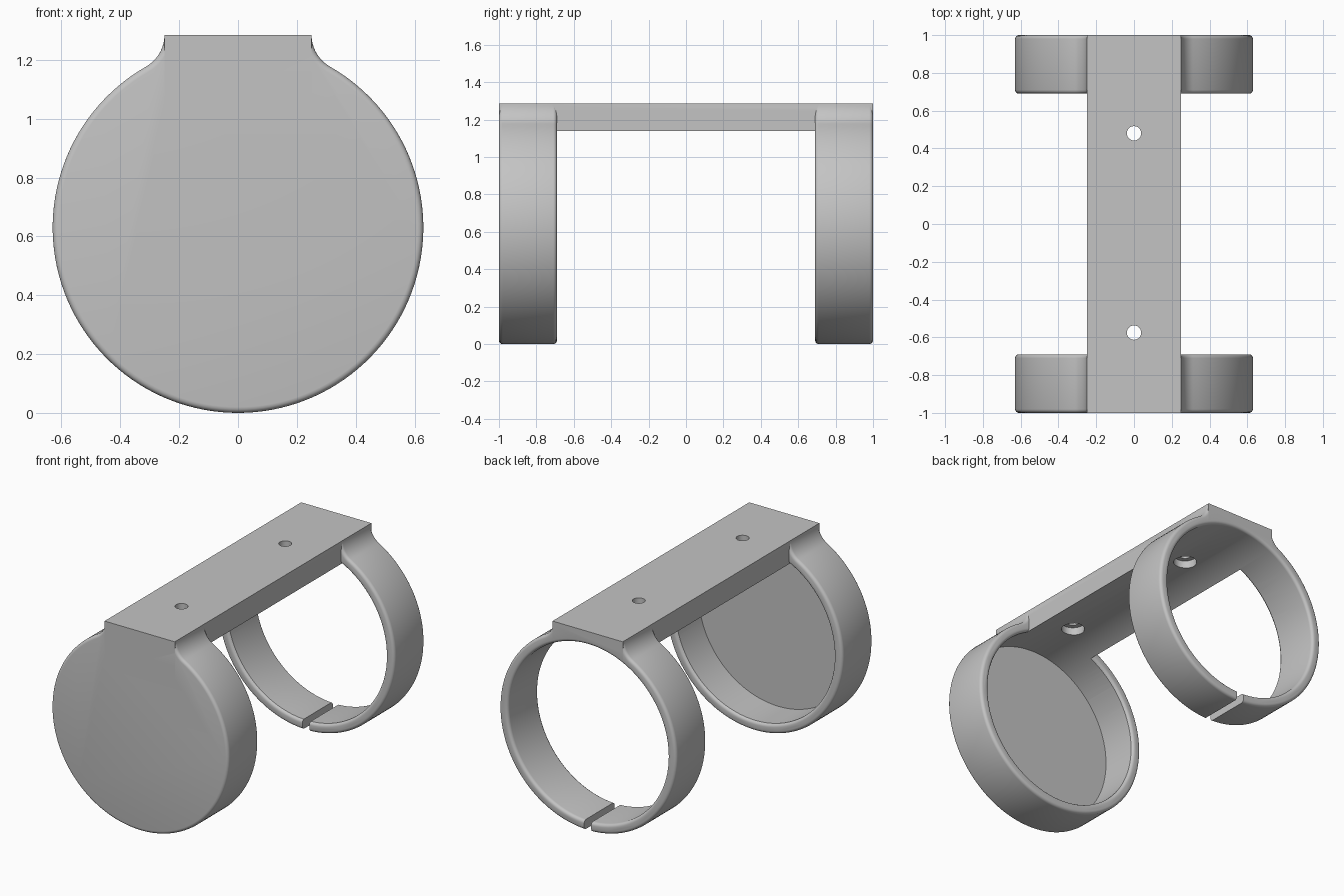
import bpy, bmesh
from math import sin, cos, pi, atan2, hypot

if "Cube" in bpy.data.objects:
    bpy.data.objects.remove(bpy.data.objects["Cube"])

OUTER, INNER, AXIS_Z = 0.63, 0.568, 0.63
TOP, HALF_BAR, DEPTH, ROUND = 1.285, 0.25, 0.31, 0.02
SEGMENTS = 128

grey = bpy.data.materials.new("plain grey")
grey.use_nodes = True
grey.diffuse_color = (0.55, 0.55, 0.55, 1)
grey.node_tree.nodes["Principled BSDF"].inputs["Base Color"].default_value = grey.diffuse_color


def add_object(name, bm):
    bmesh.ops.recalc_face_normals(bm, faces=bm.faces)
    mesh = bpy.data.meshes.new(name)
    bm.to_mesh(mesh)
    bm.free()
    mesh.materials.append(grey)
    obj = bpy.data.objects.new(name, mesh)
    bpy.context.collection.objects.link(obj)
    return obj


def combine(target, other, operation):
    """Apply a boolean and discard the second solid."""
    mod = target.modifiers.new("join", "BOOLEAN")
    mod.operation, mod.solver, mod.object = operation, "EXACT", other
    bpy.context.view_layer.objects.active = target
    bpy.ops.object.modifier_apply(modifier=mod.name)
    bpy.data.objects.remove(other)


def box(name, x, y0, y1, z0, z1):
    bm = bmesh.new()
    bmesh.ops.create_cube(bm, size=1)
    for v in bm.verts:
        v.co = (v.co.x * 2 * x, y1 if v.co.y > 0 else y0, z1 if v.co.z > 0 else z0)
    return add_object(name, bm)


def lathe(name, profile):
    """Closed solid turned around the ring axis from (radius, y) points."""
    bm = bmesh.new()
    rings = []
    for r, y in profile:
        angles = [2 * pi * i / SEGMENTS for i in range(SEGMENTS)]
        rings.append([bm.verts.new((r * cos(a), y, AXIS_Z + r * sin(a))) for a in angles])
    for a, b in zip(rings, rings[1:]):
        for i in range(SEGMENTS):
            j = (i + 1) % SEGMENTS
            bm.faces.new((a[i], a[j], b[j], b[i]))
    bm.faces.new(rings[0])
    bm.faces.new(rings[-1])
    return add_object(name, bm)


def flare(end, side):
    """Profile points that round the inner rim at y = end."""
    pts = []
    for i in range(1, 6):
        t = i * pi / 10
        pts.append((INNER + ROUND * (1 - cos(t)), end - side * ROUND * (1 - sin(t))))
    return pts + [(INNER + ROUND, end + side * 0.1)]


def clamp_body(name, y0):
    """Round disc with a filleted neck and rounded rims."""
    h = TOP - AXIS_Z
    r = (HALF_BAR**2 + h**2 - OUTER**2) / (2 * (OUTER - HALF_BAR))
    cx = HALF_BAR + r
    join = atan2(h, cx)
    right = []
    for i in range(57):
        a = -pi / 2 + (join + pi / 2) * i / 56
        right.append((OUTER * cos(a), OUTER * sin(a)))
    for i in range(1, 13):
        a = pi + join + (pi - pi - join) * i / 12
        right.append((cx + r * cos(a), h + r * sin(a)))
    outline = right + [(-x, z) for x, z in reversed(right[1:])]
    bm = bmesh.new()
    cap = bm.faces.new([bm.verts.new((x, y0, AXIS_Z + z)) for x, z in outline])
    new = bmesh.ops.extrude_face_region(bm, geom=[cap], use_keep_orig=True)["geom"]
    bmesh.ops.translate(bm, vec=(0, DEPTH, 0),
                        verts=[g for g in new if isinstance(g, bmesh.types.BMVert)])
    bmesh.ops.recalc_face_normals(bm, faces=bm.faces)
    rims = [e for e in bm.edges if abs(e.verts[0].co.y - e.verts[1].co.y) < 0.001]
    bmesh.ops.bevel(bm, geom=rims, offset=ROUND, segments=4, profile=0.5, affect="EDGES")
    return add_object(name, bm)


# Closed front cup, with its rear inner rim rounded
cup = clamp_body("front_cup", -1)
start = [(INNER - 0.008, -0.9), (INNER - 0.008, -1 + DEPTH - ROUND)]
combine(cup, lathe("cup_cutter", start + flare(-1 + DEPTH, 1)), "DIFFERENCE")

# Open rear ring, with its front inner rim rounded
ring = clamp_body("rear_ring", 1 - DEPTH)
start = [(INNER - 0.008, 1.2), (INNER - 0.008, 1 - DEPTH + ROUND)]
combine(ring, lathe("ring_cutter", start + flare(1 - DEPTH, -1)), "DIFFERENCE")

# Mounting bar joined to both
bracket = box("mounting_bracket", HALF_BAR, -1, 1, 1.05, TOP)
combine(bracket, cup, "UNION")
combine(bracket, ring, "UNION")

# Shared bore, hollowing the cup, the ring and the underside of the bar
bore = [(INNER, -0.94), (INNER, 1 - ROUND)] + flare(1, 1)
combine(bracket, lathe("bore_cutter", bore), "DIFFERENCE")

# Slit under the rear ring
combine(bracket, box("slit_cutter", 0.025, 0.5, 1.2, -0.1, 0.2), "DIFFERENCE")

# Screw holes, wider from below
for y in (0.48, -0.575):
    for radius, z0, z1 in ((0.038, 1.1, 1.4), (0.07, 1.05, 1.245)):
        bm = bmesh.new()
        bmesh.ops.create_cone(bm, cap_ends=True, segments=32, radius1=radius,
                              radius2=radius, depth=z1 - z0)
        bmesh.ops.translate(bm, vec=(0, y, (z0 + z1) / 2), verts=bm.verts)
        combine(bracket, add_object("hole_cutter", bm), "DIFFERENCE")

bpy.ops.object.select_all(action="DESELECT")
bracket.select_set(True)
bpy.context.view_layer.objects.active = bracket
bpy.ops.object.shade_smooth_by_angle(angle=0.55)
